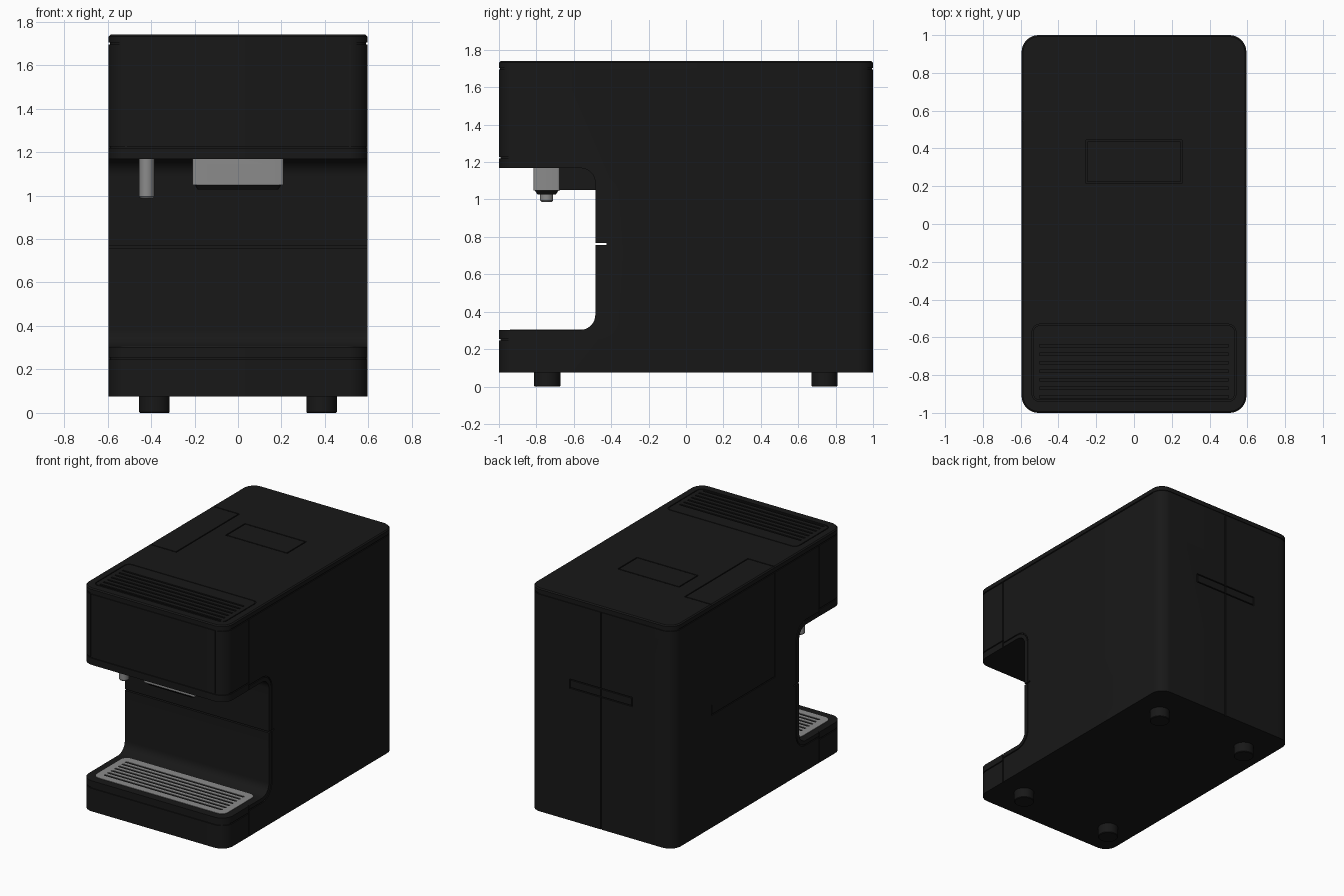
import bpy, bmesh, math

if "Cube" in bpy.data.objects:
    bpy.data.objects.remove(bpy.data.objects["Cube"])


def material(name, v):
    m = bpy.data.materials.new(name)
    m.diffuse_color = (v, v, v, 1)
    m.use_nodes = True
    m.node_tree.nodes["Principled BSDF"].inputs["Base Color"].default_value = m.diffuse_color
    return m


BLACK, GREY = material("black_plastic", 0.009), material("satin_metal", 0.26)


def rrect(x0, x1, y0, y1, r, n=10):
    """Rounded rectangle outline, counter-clockwise."""
    pts = []
    for cx, cy, a in ((x1 - r, y1 - r, 0), (x0 + r, y1 - r, 90), (x0 + r, y0 + r, 180), (x1 - r, y0 + r, 270)):
        for i in range(n + 1):
            t = math.radians(a + 90 * i / n)
            pts.append((cx + r * math.cos(t), cy + r * math.sin(t)))
    return pts


def plan(inset):
    return rrect(-0.595 + inset, 0.595 - inset, -1 + inset, 1 - inset, 0.09 - inset)


def loft(name, rings, mat):
    """Solid through rings of 3D points with equal counts."""
    bm = bmesh.new()
    loops = [[bm.verts.new(p) for p in ring] for ring in rings]
    n = len(loops[0])
    bm.faces.new(loops[0])
    bm.faces.new(loops[-1])
    for a, b in zip(loops, loops[1:]):
        for i in range(n):
            bm.faces.new((a[i], a[(i + 1) % n], b[(i + 1) % n], b[i]))
    bmesh.ops.recalc_face_normals(bm, faces=bm.faces)
    me = bpy.data.meshes.new(name)
    bm.to_mesh(me)
    bm.free()
    ob = bpy.data.objects.new(name, me)
    bpy.context.collection.objects.link(ob)
    me.materials.append(mat)
    return ob


def prism(name, poly, lo, hi, axis="z", mat=BLACK):
    if axis == "z":
        place = lambda p, h: (p[0], p[1], h)
    elif axis == "x":
        place = lambda p, h: (h, p[0], p[1])
    else:
        place = lambda p, h: (p[0], h, p[1])
    return loft(name, [[place(p, h) for p in poly] for h in (lo, hi)], mat)


def box(name, x0, x1, y0, y1, z0, z1, mat=BLACK):
    return prism(name, [(x0, y0), (x1, y0), (x1, y1), (x0, y1)], z0, z1, "z", mat)


def disc(cx, cy, r, n=32):
    return [(cx + r * math.cos(2 * math.pi * i / n), cy + r * math.sin(2 * math.pi * i / n)) for i in range(n)]


def cut(target, *cutters):
    """Subtract the cutters and remove them."""
    for c in cutters:
        m = target.modifiers.new("cut", "BOOLEAN")
        m.operation, m.solver, m.object = "DIFFERENCE", "EXACT", c
        bpy.context.view_layer.objects.active = target
        bpy.ops.object.modifier_apply(modifier=m.name)
    for c in cutters:
        bpy.data.objects.remove(c)


def frame_cut(target, x0, x1, y0, y1, lo, hi, axis="z", w=0.008):
    """Rectangular groove made of four strips."""
    for a, b, c, d in ((x0, x1, y0, y0 + w), (x0, x1, y1 - w, y1), (x0, x0 + w, y0, y1), (x1 - w, x1, y0, y1)):
        cut(target, prism("c", [(a, c), (b, c), (b, d), (a, d)], lo, hi, axis))


# Housing with a seam below the lid
sections = [(0, 0.075), (0, 1.695), (0.006, 1.695), (0.006, 1.703), (0, 1.703), (0, 1.732), (0.008, 1.74)]
housing = loft("housing", [[(x, y, z) for x, y in plan(i)] for i, z in sections], BLACK)


# Cup bay with filleted rear corners
def bay(o, front):
    """Bay profile in y, z, grown by o."""
    r, y1, z0, z1 = 0.08 + o, -0.485 + o, 0.303 - o, 1.168 + o
    pts = [(front, z0)]
    for cz, a in ((z0 + r, -90), (z1 - r, 0)):
        for i in range(9):
            t = math.radians(a + 90 * i / 8)
            pts.append((y1 - r + r * math.cos(t), cz + r * math.sin(t)))
    return pts + [(front, z1)]


cut(housing, prism("c", bay(0, -1.2), -0.8, 0.8, "x"),
    box("c", -0.8, 0.8, -0.55, -0.425, 0.758, 0.768))

# Side seams: trim round the bay, front panel edges
trim = bay(0.037, -0.72) + bay(0.029, -0.72)[::-1]
for s in (-1, 1):
    lo, hi = sorted((s * 0.588, s * 0.62))
    cut(housing, prism("c", trim, lo, hi, "x"),
        box("c", lo, hi, -0.726, -0.718, 1.1, 1.695),
        box("c", lo, hi, -0.726, -0.718, 0.0, 0.4),
        box("c", s * 0.515 - 0.004, s * 0.515 + 0.004, -1.02, -0.993, 1.222, 1.695))

# Horizontal seams round the front corners
outer = [p for p in plan(-0.01) if p[1] < -0.8]
inner = [p for p in plan(0.007) if p[1] < -0.8]
strip = [(-0.605, -0.72)] + outer + [(0.605, -0.72), (0.588, -0.72)] + inner[::-1] + [(-0.588, -0.72)]
for z in (0.25, 1.222):
    cut(housing, prism("c", strip, z - 0.004, z + 0.004))

# Lid: vent slots and border, small hatch, tank panel
cut(housing, *[box("c", -0.5, 0.5, y - 0.007, y + 0.007, 1.722, 1.8)
               for y in [-0.645 - 0.045 * i for i in range(7)]])
ring_o, ring_i = (rrect(-0.54 + w, 0.54 - w, -0.94 + w, -0.53 - w, 0.04 - w, 4) for w in (0, 0.007))
for half in (list(range(11)), list(range(10, 20)) + [0]):
    cut(housing, prism("c", [ring_o[i] for i in half] + [ring_i[i] for i in half[::-1]], 1.732, 1.8))
frame_cut(housing, -0.255, 0.255, 0.215, 0.445, 1.732, 1.8)
cut(housing, box("c", -0.62, -0.37, -0.2, -0.192, 1.733, 1.8),
    box("c", -0.62, -0.37, 0.542, 0.55, 1.733, 1.8),
    box("c", -0.378, -0.37, -0.2, 0.55, 1.733, 1.8),
    box("c", -0.62, -0.588, -0.2, -0.192, 0.92, 1.695),
    box("c", -0.62, -0.588, -0.2, 0.55, 0.912, 0.92),
    box("c", -0.62, -0.588, 0.542, 0.55, 0.912, 0.99))

# Back: centre seam and grip slot
cut(housing, box("c", -0.004, 0.004, 0.992, 1.1, 0.0, 1.695))
frame_cut(housing, -0.26, 0.26, 1.06, 1.13, 0.99, 1.1, "y")

# Drip tray grille
tray = prism("drip_tray", rrect(-0.54, 0.54, -0.94, -0.56, 0.05, 6), 0.29, 0.306, "z", GREY)
cut(tray, *[prism("c", rrect(-0.49, 0.49, y - 0.01, y + 0.01, 0.0095, 3), 0.296, 0.4)
            for y in [-0.88 + 0.042 * i for i in range(7)]])

# Coffee spout with ribbed front, dark carrier and outlets
spout = prism("spout", rrect(-0.21, 0.21, -0.815, -0.675, 0.012, 4), 1.048, 1.175, "z", GREY)
cut(spout, *[box("c", -0.14, 0.14, -0.83, -0.809, z - 0.004, z + 0.004)
             for z in (1.07, 1.093, 1.116, 1.139)])
box("spout_carrier", -0.2, 0.2, -0.68, -0.48, 1.05, 1.175)
loft("spout_base", [[(x, y, z) for x, y in rrect(-0.2 + i, 0.2 - i, -0.81 + i, -0.68 - i, 0.01, 3)]
                    for i, z in ((0, 1.05), (0.015, 1.028))], BLACK)

# Hot water nozzle
loft("water_nozzle", [[(x, y, z) for x, y in disc(-0.42, -0.745, r)]
                      for r, z in ((0.035, 1.175), (0.035, 0.995), (0.028, 0.987))], GREY)

# Feet
for x in (-0.385, 0.385):
    for y in (-0.742, 0.74):
        loft("foot", [[(px, py, z) for px, py in disc(x, y, r)]
                      for r, z in ((0.066, 0), (0.07, 0.004), (0.07, 0.085))], BLACK)

# Smooth rounded parts, keep edges sharp
for ob in bpy.context.scene.objects:
    ob.select_set(True)
bpy.context.view_layer.objects.active = housing
bpy.ops.object.shade_smooth_by_angle(angle=math.radians(30))
